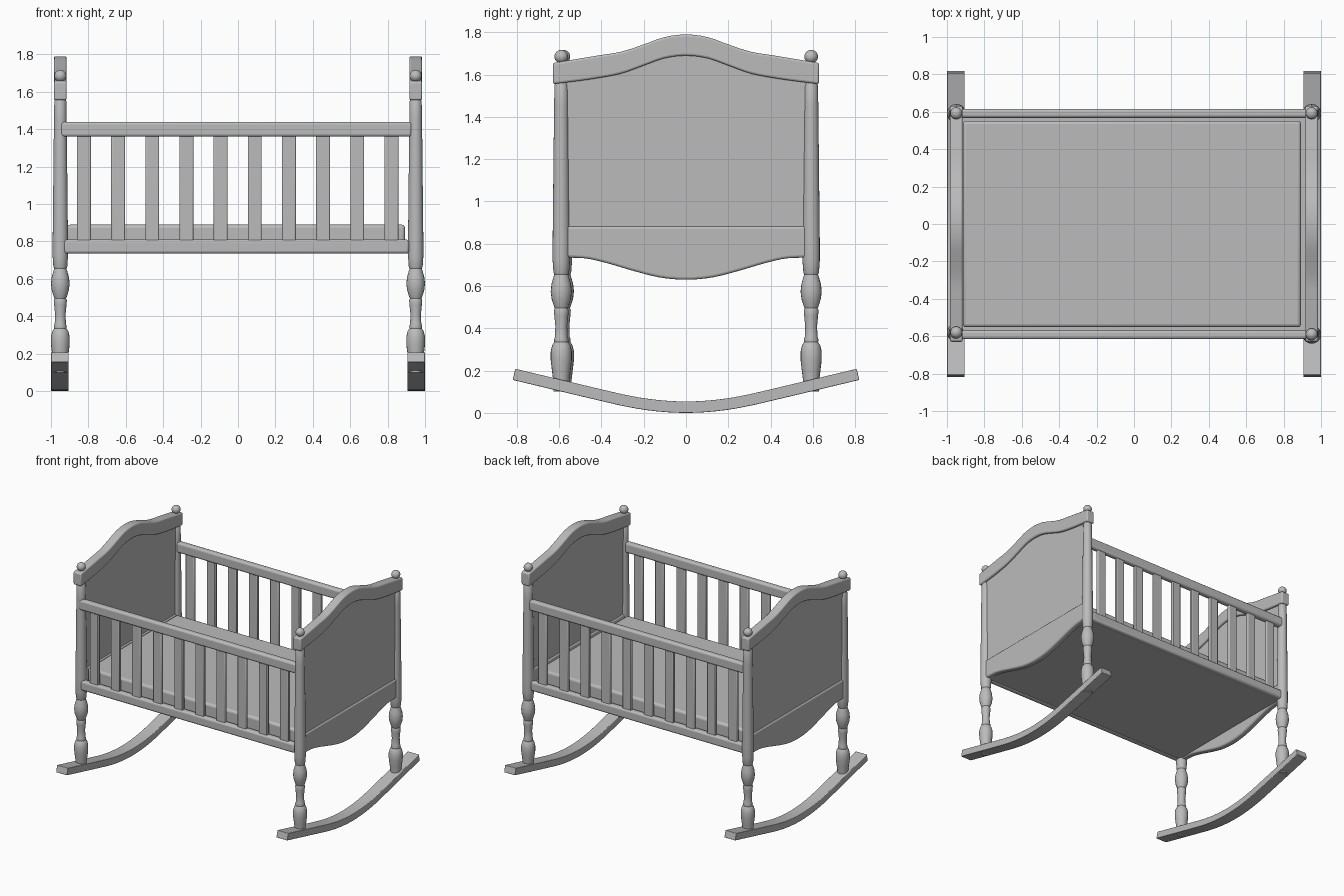
import bpy, bmesh, math

if "Cube" in bpy.data.objects:
    bpy.data.objects.remove(bpy.data.objects["Cube"])

grey = bpy.data.materials.new("painted_grey")
grey.diffuse_color = (0.5, 0.5, 0.5, 1)
grey.use_nodes = True
grey.node_tree.nodes["Principled BSDF"].inputs["Base Color"].default_value = grey.diffuse_color


def finish(name, bm, bevel=0, segments=3, angle=35):
    bmesh.ops.recalc_face_normals(bm, faces=bm.faces)
    me = bpy.data.meshes.new(name)
    bm.to_mesh(me)
    bm.free()
    me.materials.append(grey)
    ob = bpy.data.objects.new(name, me)
    bpy.context.collection.objects.link(ob)
    bpy.ops.object.select_all(action='DESELECT')
    ob.select_set(True)
    bpy.context.view_layer.objects.active = ob
    bpy.ops.object.shade_smooth_by_angle(angle=math.radians(angle))
    if bevel:
        m = ob.modifiers.new("rounded_edges", 'BEVEL')
        m.width, m.segments, m.limit_method = bevel, segments, 'ANGLE'
        m.angle_limit = math.radians(40)
    return ob


def box(name, x0, x1, y0, y1, z0, z1, bevel=0, segments=3):
    bm = bmesh.new()
    bmesh.ops.create_cube(bm, size=1)
    for v in bm.verts:
        v.co = ((x0 + x1) / 2 + v.co.x * (x1 - x0),
                (y0 + y1) / 2 + v.co.y * (y1 - y0),
                (z0 + z1) / 2 + v.co.z * (z1 - z0))
    return finish(name, bm, bevel, segments)


def strip(name, x0, x1, lower, upper, bevel=0):
    """Solid between two matching y-z curves, spanning x0 to x1."""
    bm = bmesh.new()
    rings = []
    for (ya, za), (yb, zb) in zip(lower, upper):
        rings.append([bm.verts.new(p) for p in
                      ((x0, ya, za), (x1, ya, za), (x1, yb, zb), (x0, yb, zb))])
    for a, b in zip(rings, rings[1:]):
        for i in range(4):
            j = (i + 1) % 4
            bm.faces.new((a[i], a[j], b[j], b[i]))
    bm.faces.new(rings[0])
    bm.faces.new(rings[-1])
    return finish(name, bm, bevel)


def lathe(name, x, y, profile, n=20):
    bm = bmesh.new()
    rings = [[bm.verts.new((x + r * math.cos(2 * math.pi * i / n),
                            y + r * math.sin(2 * math.pi * i / n), z))
              for i in range(n)] for r, z in profile]
    for a, b in zip(rings, rings[1:]):
        for i in range(n):
            j = (i + 1) % n
            bm.faces.new((a[i], a[j], b[j], b[i]))
    bm.faces.new(rings[0])
    bm.faces.new(rings[-1])
    return finish(name, bm)


def smooth_curve(points, y):
    """Smooth interpolation of a mirrored height curve (monotone tangents)."""
    y = abs(y)
    slopes = [(b[1] - a[1]) / (b[0] - a[0]) for a, b in zip(points, points[1:])]
    tang = [0] + [(s + t) / 2 for s, t in zip(slopes, slopes[1:])] + [slopes[-1]]
    for k in range(len(slopes)):
        (a, za), (b, zb) = points[k], points[k + 1]
        if y <= b + 1e-6:
            h = b - a
            t = (y - a) / h
            return ((2*t**3 - 3*t*t + 1) * za + (t**3 - 2*t*t + t) * h * tang[k]
                    + (3*t*t - 2*t**3) * zb + (t**3 - t*t) * h * tang[k + 1])
    return points[-1][1]


def sample(points, half, n=36):
    ys = [-half + 2 * half * i / n for i in range(n + 1)]
    return [(y, smooth_curve(points, y)) for y in ys]


# Height curves from the centre outwards
CAP_LOW = [(0, 1.69), (0.1, 1.678), (0.2, 1.643), (0.3, 1.607), (0.42, 1.583), (0.63, 1.555)]
CAP_TOP = [(0, 1.79), (0.1, 1.778), (0.2, 1.743), (0.3, 1.71), (0.42, 1.69), (0.63, 1.655)]
SKIRT = [(0, 0.63), (0.12, 0.64), (0.25, 0.672), (0.38, 0.71), (0.47, 0.73), (0.58, 0.735)]
ROCKER = [(0, 0), (0.1, 0.004), (0.2, 0.015), (0.3, 0.033), (0.4, 0.056), (0.82, 0.156)]

# Turned post profile (radius, height)
POST = [(0.036, 0.10), (0.038, 0.15), (0.044, 0.20), (0.05, 0.25), (0.05, 0.29),
        (0.043, 0.32), (0.033, 0.335), (0.035, 0.345), (0.030, 0.36), (0.028, 0.41),
        (0.033, 0.46), (0.035, 0.485), (0.031, 0.495), (0.035, 0.505), (0.046, 0.54),
        (0.05, 0.575), (0.046, 0.61), (0.036, 0.645), (0.033, 0.655), (0.037, 0.665),
        (0.041, 0.72), (0.041, 0.80), (0.034, 1.45), (0.032, 1.55), (0.027, 1.56),
        (0.032, 1.61), (0.027, 1.65), (0.018, 1.658)]
BALL = [(0.032 * math.sin(math.pi * i / 12) + 0.0003, 1.685 - 0.032 * math.cos(math.pi * i / 12))
        for i in range(13)]

# Both ends: rocker, posts, panel, skirt and shaped cap
for side, s in (("left", -1), ("right", 1)):
    def span(a, b):
        return sorted((s * a, s * b))

    low = sample(ROCKER, 0.82)
    top = []
    for i, (y, z) in enumerate(low):
        a, b = low[max(i - 1, 0)], low[min(i + 1, len(low) - 1)]
        d = math.hypot(b[0] - a[0], b[1] - a[1])
        top.append((y - 0.054 * (b[1] - a[1]) / d, z + 0.054 * (b[0] - a[0]) / d))
    strip(side + "_rocker", *span(0.905, 1.0), low, top, 0.004)

    for end, y in (("front", -0.58 if s < 0 else -0.59), ("back", 0.592)):
        lathe(f"{side}_{end}_post", s * 0.95, y, POST)
        lathe(f"{side}_{end}_finial", s * 0.95, y, BALL)

    strip(side + "_end_cap", *span(0.916, 0.985),
          sample(CAP_LOW, 0.63), sample(CAP_TOP, 0.63), 0.01)
    strip(side + "_end_panel", *span(0.935, 0.965),
          [(y, 0.86) for y, z in sample(CAP_LOW, 0.58)],
          [(y, z + 0.03) for y, z in sample(CAP_LOW, 0.58)])
    strip(side + "_end_skirt", *span(0.925, 0.975),
          sample(SKIRT, 0.58), [(y, 0.883) for y, z in sample(SKIRT, 0.58)], 0.012)

# Sides: rails and evenly spaced slats
for side, s in (("front", -1), ("back", 1)):
    y = s * 0.592
    box(side + "_top_rail", -0.95, 0.93, y - 0.024, y + 0.024, 1.36, 1.44, 0.015)
    box(side + "_bottom_rail", -0.935, 0.915, y - 0.024, y + 0.024, 0.735, 0.81, 0.015)
    for i in range(10):
        x = -0.824 + i * 0.1827
        box(f"{side}_slat_{i + 1}", x - 0.037, x + 0.037, y - 0.013, y + 0.013,
            0.80, 1.37, 0.006, 2)

# Base and mattress
box("base_board", -0.93, 0.93, -0.575, 0.575, 0.74, 0.78)
box("mattress", -0.915, 0.893, -0.552, 0.552, 0.775, 0.89, 0.018)
